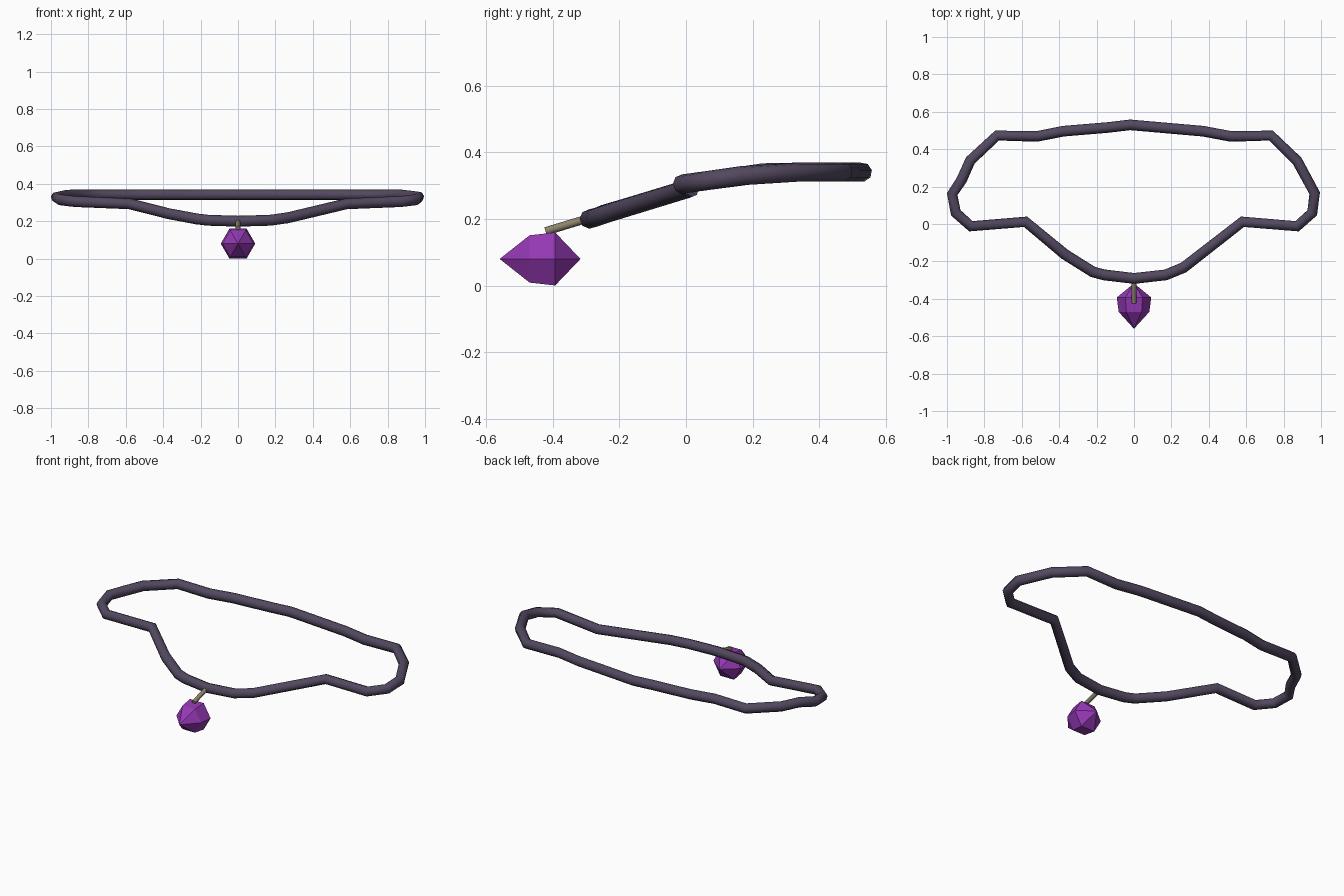
import bpy, bmesh, math
from mathutils import Vector

if "Cube" in bpy.data.objects:
    bpy.data.objects.remove(bpy.data.objects["Cube"])


def material(name, rgb):
    m = bpy.data.materials.new(name)
    m.diffuse_color = (*rgb, 1)
    m.use_nodes = True
    m.node_tree.nodes["Principled BSDF"].inputs["Base Color"].default_value = m.diffuse_color
    return m


CORD = material("dark violet grey", (0.085, 0.065, 0.115))
PURPLE = material("purple", (0.30, 0.04, 0.46))
BEIGE = material("dull beige", (0.27, 0.23, 0.15))


def tube(name, points, radius, mat, closed, resolution):
    """Round bar swept along straight segments, converted to a mesh."""
    cu = bpy.data.curves.new(name, 'CURVE')
    cu.dimensions = '3D'
    cu.bevel_depth = radius
    cu.bevel_resolution = resolution
    cu.use_fill_caps = not closed
    sp = cu.splines.new('POLY')
    sp.points.add(len(points) - 1)
    for p, co in zip(sp.points, points):
        p.co = (*co, 1)
    sp.use_cyclic_u = closed
    ob = bpy.data.objects.new(name, cu)
    bpy.context.collection.objects.link(ob)
    bpy.ops.object.select_all(action='DESELECT')
    ob.select_set(True)
    bpy.context.view_layer.objects.active = ob
    bpy.ops.object.convert(target='MESH')
    ob = bpy.context.object
    ob.data.materials.clear()
    ob.data.materials.append(mat)
    bpy.ops.object.shade_smooth_by_angle(angle=math.radians(60))
    return ob


# Neck cord: right half from front to back, then left half from back to front
right = [(0, -0.291, 0.20), (0.17, -0.272, 0.205), (0.265, -0.233, 0.218),
         (0.58, 0.012, 0.293), (0.872, -0.012, 0.305), (0.953, 0.06, 0.315),
         (0.966, 0.165, 0.33), (0.872, 0.338, 0.341), (0.732, 0.473, 0.341),
         (0.52, 0.468, 0.341), (0.37, 0.496, 0.341)]
left = [(-0.02, 0.53, 0.341), (-0.14, 0.516, 0.341), (-0.38, 0.496, 0.341),
        (-0.52, 0.468, 0.341), (-0.732, 0.473, 0.341), (-0.875, 0.34, 0.341),
        (-0.922, 0.235, 0.339), (-0.972, 0.16, 0.328), (-0.953, 0.06, 0.315),
        (-0.872, -0.012, 0.305), (-0.58, 0.012, 0.293), (-0.37, -0.162, 0.24),
        (-0.22, -0.256, 0.212), (-0.16, -0.272, 0.205)]
tube("neck_cord", right + left, 0.029, CORD, True, 2)

# Pin joining the gem to the cord
tube("pendant_pin", [(0, -0.422, 0.163), (0, -0.29, 0.203)], 0.0125, BEIGE, False, 2)

# Six-sided gem, pointed at both ends along y
bm = bmesh.new()
Z = 0.08


def ring(y, r):
    return [bm.verts.new((r * math.cos(i * math.pi / 3), y,
                          Z + r * math.sin(i * math.pi / 3))) for i in range(6)]


front_tip = bm.verts.new((0, -0.56, Z))
back_tip = bm.verts.new((0, -0.317, Z))
a, b = ring(-0.47, 0.082), ring(-0.393, 0.092)
for i in range(6):
    j = (i + 1) % 6
    bm.faces.new((front_tip, a[i], a[j]))
    bm.faces.new((a[i], b[i], b[j], a[j]))
    bm.faces.new((b[i], back_tip, b[j]))
bmesh.ops.recalc_face_normals(bm, faces=bm.faces)
me = bpy.data.meshes.new("pendant_gem")
bm.to_mesh(me)
bm.free()
me.materials.append(PURPLE)
bpy.context.collection.objects.link(bpy.data.objects.new("pendant_gem", me))
